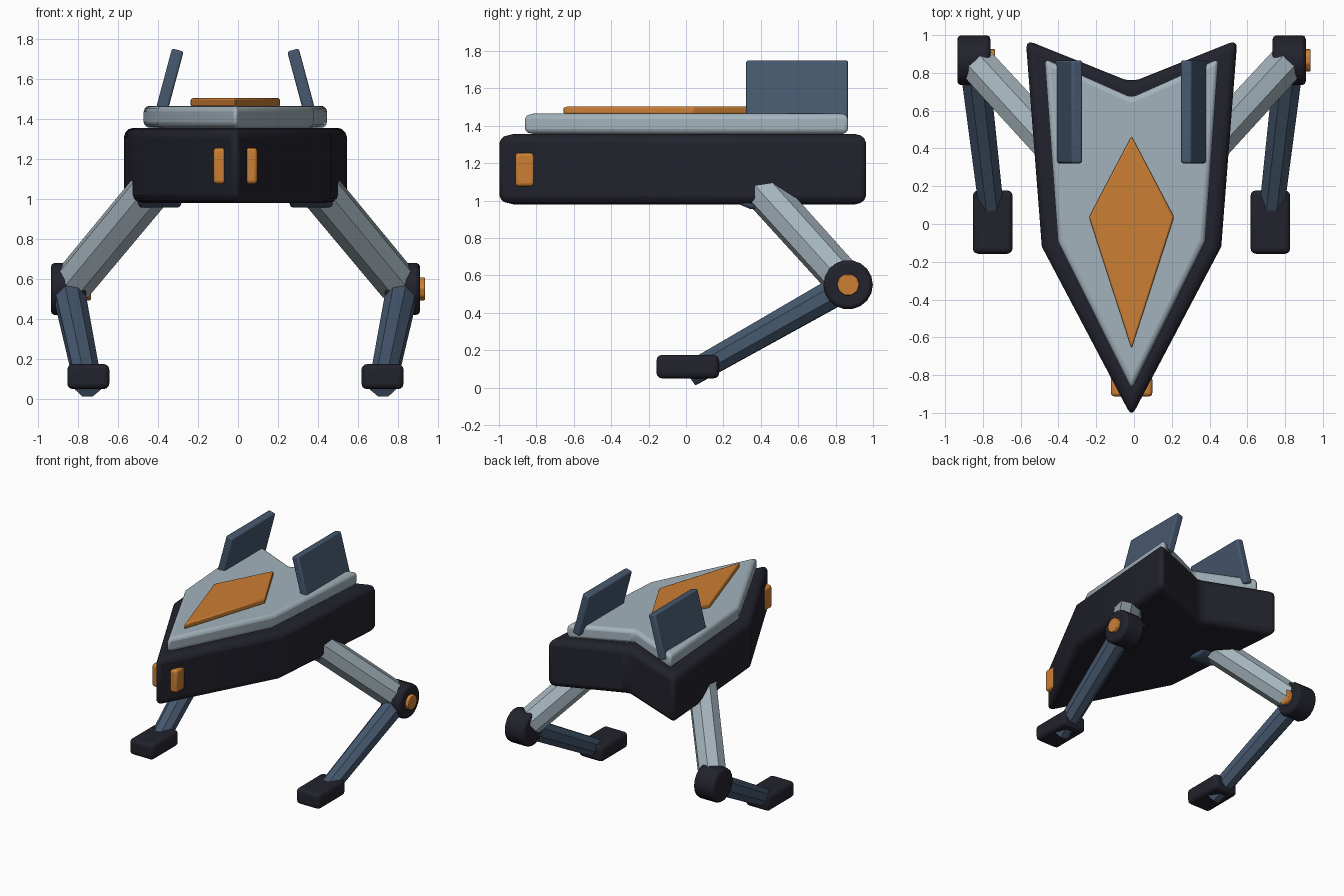
import bpy, bmesh, math
from mathutils import Vector, Matrix

cube = bpy.data.objects.get("Cube")
if cube:
    bpy.data.objects.remove(cube, do_unlink=True)

MID = -0.013  # symmetry plane of the machine


def material(name, rgb):
    m = bpy.data.materials.new(name)
    m.use_nodes = True
    m.diffuse_color = (*rgb, 1)
    m.node_tree.nodes["Principled BSDF"].inputs["Base Color"].default_value = (*rgb, 1)
    return m


DARK = material("dark hull", (0.016, 0.016, 0.026))
GREY = material("pale grey", (0.37, 0.45, 0.50))
SLATE = material("slate blue", (0.061, 0.098, 0.156))
ORANGE = material("orange", (0.60, 0.21, 0.034))


def finish(name, bm, mat, bevel=0, segments=3):
    bmesh.ops.recalc_face_normals(bm, faces=bm.faces)
    mesh = bpy.data.meshes.new(name)
    bm.to_mesh(mesh)
    bm.free()
    mesh.materials.append(mat)
    ob = bpy.data.objects.new(name, mesh)
    bpy.context.collection.objects.link(ob)
    if bevel:
        mod = ob.modifiers.new("Bevel", 'BEVEL')
        mod.width, mod.segments, mod.limit_method = bevel, segments, 'ANGLE'
    bpy.ops.object.select_all(action='DESELECT')
    ob.select_set(True)
    bpy.context.view_layer.objects.active = ob
    bpy.ops.object.shade_smooth_by_angle(angle=math.radians(32))
    return ob


def plate(name, half, z0, z1, mat, bevel, segments=3):
    """Extrude a symmetric outline given by its +x half, nose to tail."""
    outline = half + [(-x, y) for x, y in reversed(half) if x > 0]
    bm = bmesh.new()
    face = bm.faces.new([bm.verts.new((x + MID, y, z0)) for x, y in outline])
    top = bmesh.ops.extrude_face_region(bm, geom=[face])["geom"]
    bmesh.ops.translate(bm, vec=(0, 0, z1 - z0),
                        verts=[v for v in top if isinstance(v, bmesh.types.BMVert)])
    return finish(name, bm, mat, bevel, segments)


def box(name, centre, size, mat, bevel, lean=0):
    bm = bmesh.new()
    bmesh.ops.create_cube(bm, size=1, matrix=Matrix.Translation(centre)
                          @ Matrix.Rotation(lean, 4, 'Y') @ Matrix.Diagonal((*size, 1)))
    return finish(name, bm, mat, bevel)


def rod(name, a, b, r1, r2, sides, mat, bevel=0):
    a, b = Vector(a), Vector(b)
    turn = (b - a).to_track_quat('Z', 'Y').to_matrix().to_4x4()
    bm = bmesh.new()
    bmesh.ops.create_cone(bm, cap_ends=True, segments=sides, radius1=r1, radius2=r2,
                          depth=(b - a).length,
                          matrix=Matrix.Translation((a + b) / 2) @ turn
                          @ Matrix.Rotation(math.pi / sides, 4, 'Z'))
    return finish(name, bm, mat, bevel, 2)


def disc(name, centre, width, r, sides, mat, bevel):
    """Cylinder lying along x."""
    c, w = Vector(centre), Vector((width / 2, 0, 0))
    return rod(name, c - w, c + w, r, r, sides, mat, bevel)


# Hull, deck and top panel
plate("hull", [(0, -1.02), (0.475, -0.12), (0.56, 0.975), (0, 0.75)], 0.98, 1.355, DARK, 0.045)
plate("deck", [(0, -0.875), (0.39, -0.09), (0.46, 0.875), (0, 0.67)], 1.355, 1.465, GREY, 0.028)
plate("top_panel", [(0, -0.66), (0.225, 0.037), (0, 0.465)], 1.46, 1.503, ORANGE, 0.01, 2)

# Nose lamp pokes out on both sides of the prow
box("nose_lamp", (MID, -0.86, 1.165), (0.22, 0.105, 0.18), ORANGE, 0.018)

for s, side in ((1, "left"), (-1, "right")):
    def at(x, y, z):
        return Vector((MID + s * x, y, z))

    # Leaning fin
    box(side + "_fin", at(0.333, 0.594, 1.575), (0.06, 0.545, 0.35), SLATE, 0.012,
        lean=-s * math.radians(15))

    # Leg: hip, thigh, knee, shin and foot
    hip, knee, ankle = at(0.378, 0.37, 1.1), at(0.835, 0.867, 0.55), at(0.735, 0.02, 0.07)
    disc(side + "_hip", hip, 0.215, 0.147, 16, SLATE, 0.02)
    thigh_end = knee + (hip - knee).normalized() * 0.05
    rod(side + "_thigh", hip, thigh_end, 0.108, 0.105, 8, GREY)
    disc(side + "_knee", knee, 0.175, 0.132, 18, DARK, 0.02)
    disc(side + "_knee_cap", knee + Vector((0.07, 0, 0)), 0.085, 0.06, 10, ORANGE, 0.006)
    rod(side + "_shin", knee, ankle, 0.083, 0.07, 8, SLATE)
    box(side + "_foot", at(0.735, 0.01, 0.112), (0.21, 0.335, 0.125), DARK, 0.028)
